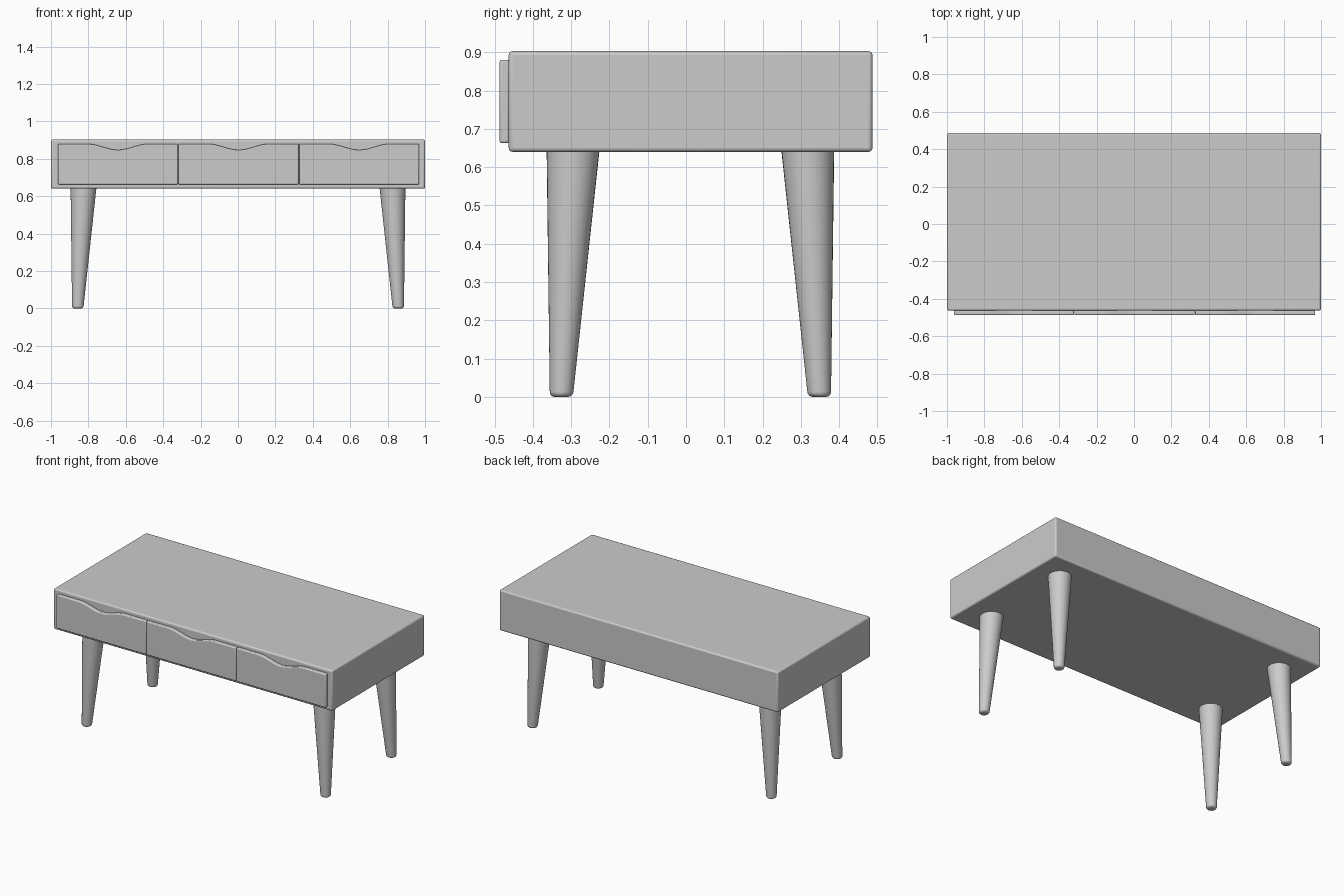
import bpy, bmesh, math
from mathutils import Vector

default = bpy.data.objects.get("Cube")
if default:
    bpy.data.objects.remove(default, do_unlink=True)

# One grey finish throughout
grey = bpy.data.materials.new("plain grey")
grey.use_nodes = True
GREY = (0.6, 0.6, 0.6, 1)
grey.diffuse_color = GREY
grey.node_tree.nodes["Principled BSDF"].inputs["Base Color"].default_value = GREY


def finish(name, bm, bevel=0, segments=3):
    bmesh.ops.recalc_face_normals(bm, faces=bm.faces)
    mesh = bpy.data.meshes.new(name)
    bm.to_mesh(mesh)
    bm.free()
    mesh.materials.append(grey)
    obj = bpy.data.objects.new(name, mesh)
    bpy.context.collection.objects.link(obj)
    if bevel:
        mod = obj.modifiers.new("rounded edges", "BEVEL")
        mod.width, mod.segments = bevel, segments
        mod.limit_method, mod.angle_limit = "ANGLE", math.radians(40)
    bpy.ops.object.select_all(action="DESELECT")
    obj.select_set(True)
    bpy.context.view_layer.objects.active = obj
    bpy.ops.object.shade_smooth_by_angle(angle=math.radians(40))
    return obj


# Cabinet body
BOTTOM, TOP, FRONT, BACK = 0.64, 0.903, -0.463, 0.487
bm = bmesh.new()
bmesh.ops.create_cube(bm, size=1)
bmesh.ops.scale(bm, vec=(2, BACK - FRONT, TOP - BOTTOM), verts=bm.verts)
bmesh.ops.translate(bm, vec=(0, (FRONT + BACK) / 2, (TOP + BOTTOM) / 2), verts=bm.verts)
finish("cabinet_body", bm, 0.01)


# Drawer fronts, each with a scooped finger pull in the top edge
def drawer(name, centre, width=0.642, low=0.663, high=0.88, scoop=0.165, depth=0.032):
    half, steps = width / 2, 24
    outline = [(half, high), (half, low), (-half, low), (-half, high)]
    for i in range(steps + 1):
        t = 2 * i / steps - 1
        outline.append((t * scoop, high - depth * (1 + math.cos(math.pi * t)) / 2))
    bm = bmesh.new()
    face = bm.faces.new([bm.verts.new((centre + x, FRONT + 0.002, z)) for x, z in outline])
    extruded = bmesh.ops.extrude_face_region(bm, geom=[face])["geom"]
    moved = [v for v in extruded if isinstance(v, bmesh.types.BMVert)]
    bmesh.ops.translate(bm, vec=(0, -0.026, 0), verts=moved)
    finish(name, bm, 0.006)


for side, centre in (("right", -0.642), ("middle", 0.003), ("left", 0.648)):
    drawer(side + "_drawer_front", centre)


# Tapered, splayed legs with rounded feet
def leg(name, sx, sy, sides=32):
    top = Vector((sx * 0.826, 0.0115 + sy * 0.3065, BOTTOM + 0.004))
    foot = Vector((sx * 0.857, 0.0115 + sy * 0.337, 0))
    top_radius, foot_radius, curve = 0.069, 0.031, 0.014
    profile = [(top.z, top_radius)]
    for i in range(6):
        a = math.pi / 2 * i / 5
        profile.append((curve * (1 - math.sin(a)), foot_radius - curve * (1 - math.cos(a))))
    bm = bmesh.new()
    rings = []
    for z, radius in profile:
        middle = foot.lerp(top, z / top.z)
        rings.append([bm.verts.new(middle + Vector((radius * math.cos(a), radius * math.sin(a), 0)))
                      for a in (2 * math.pi * k / sides for k in range(sides))])
    for upper, lower in zip(rings, rings[1:]):
        for k in range(sides):
            n = (k + 1) % sides
            bm.faces.new((upper[k], upper[n], lower[n], lower[k]))
    bm.faces.new(rings[0])
    bm.faces.new(rings[-1])
    finish(name, bm)


for end, sy in (("front", -1), ("back", 1)):
    for side, sx in (("left", 1), ("right", -1)):
        leg(f"{end}_{side}_leg", sx, sy)
